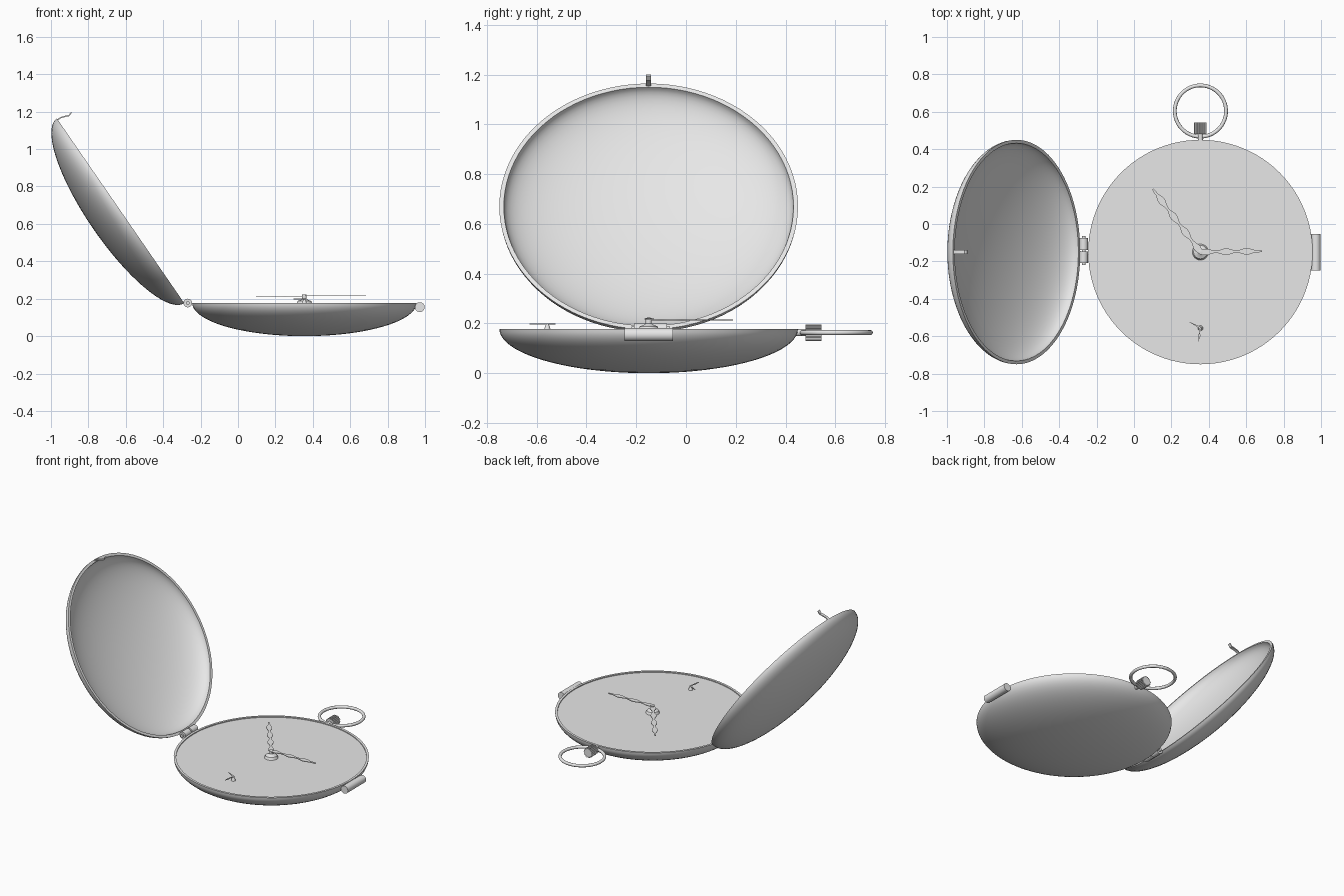
import bpy, bmesh, math
from mathutils import Matrix, Vector

cube = bpy.data.objects.get("Cube")
if cube:
    bpy.data.objects.remove(cube)

grey = bpy.data.materials.new("plain_grey")
grey.use_nodes = True
grey.diffuse_color = (0.8, 0.8, 0.8, 1)
grey.node_tree.nodes["Principled BSDF"].inputs["Base Color"].default_value = (0.8, 0.8, 0.8, 1)

CX, CY, RIM_Z = 0.355, -0.15, 0.178
R, DEPTH = 0.6, 0.178
ALONG_Y = Matrix.Rotation(math.radians(-90), 4, "X")


def finish(name, bm, matrix=Matrix()):
    bmesh.ops.recalc_face_normals(bm, faces=bm.faces)
    mesh = bpy.data.meshes.new(name)
    bm.to_mesh(mesh)
    bm.free()
    mesh.transform(matrix)
    mesh.materials.append(grey)
    mesh.shade_smooth()
    mesh.set_sharp_from_angle(angle=math.radians(35))
    obj = bpy.data.objects.new(name, mesh)
    bpy.context.collection.objects.link(obj)
    return obj


def lathe(name, profile, matrix, steps=96):
    """Spin a (radius, height) profile around z."""
    bm = bmesh.new()
    verts = [bm.verts.new((r, 0, z)) for r, z in profile]
    edges = [bm.edges.new(pair) for pair in zip(verts, verts[1:])]
    bmesh.ops.spin(bm, geom=verts + edges, cent=(0, 0, 0), axis=(0, 0, 1),
                   angle=math.tau, steps=steps, use_duplicate=False)
    bmesh.ops.remove_doubles(bm, verts=bm.verts, dist=0.00005)
    return finish(name, bm, matrix)


def plate(name, outline, thickness, matrix):
    """Extrude a flat xy outline upwards."""
    bm = bmesh.new()
    face = bm.faces.new([bm.verts.new((x, y, 0)) for x, y in outline])
    grown = bmesh.ops.extrude_face_region(bm, geom=[face])["geom"]
    bmesh.ops.translate(bm, vec=(0, 0, thickness),
                        verts=[v for v in grown if isinstance(v, bmesh.types.BMVert)])
    return finish(name, bm, matrix)


def rod(name, centre, radius, length, steps=32):
    """Capped cylinder lying along y."""
    h = length / 2
    return lathe(name, [(0, -h), (radius, -h), (radius, h), (0, h)],
                 Matrix.Translation(centre) @ ALONG_Y, steps)


def bowl(radius, depth, count=20):
    """Quarter ellipse from the pole up to the rim."""
    angles = [i / count * math.pi / 2 for i in range(count + 1)]
    return [(radius * math.sin(a), -depth * math.cos(a)) for a in angles]


# Case: rounded back, narrow rim and recessed dial
case_at = Matrix.Translation((CX, CY, RIM_Z))
lathe("case_back", bowl(R, DEPTH) + [(0.585, 0), (0.585, -0.01)], case_at)
lathe("dial", [(0, -0.006), (0.586, -0.006)], case_at)

# Open lid: hollow shell tilted back on the hinge
lid_at = Matrix.Translation((-0.628, CY, 0.67)) @ Matrix.Rotation(math.radians(55.4), 4, "Y")
lathe("lid", bowl(R, DEPTH - 0.003) + bowl(0.582, 0.158)[::-1], lid_at)

# Hinge: two knuckles on a thin pin
for name, y in (("front", -0.178), ("rear", -0.107)):
    rod("hinge_knuckle_" + name, (-0.269, y, 0.177), 0.023, 0.062)
rod("hinge_pin", (-0.269, -0.142, 0.177), 0.01, 0.155, 16)

# Clasp bar on the case and the curved hook on the lid
rod("clasp_bar", (0.972, CY, 0.155), 0.026, 0.195)
hook = [(-0.972, 1.155), (-0.95, 1.171), (-0.925, 1.178), (-0.905, 1.182), (-0.892, 1.2)]
strip = hook + [(x + 0.003, z - 0.006) for x, z in reversed(hook)]
plate("lid_hook", strip, 0.02,
      Matrix.Translation((0, CY + 0.01, 0)) @ Matrix.Rotation(math.pi / 2, 4, "X"))

# Winding crown: stem, ribbed knob and bow ring
CROWN_Z = 0.163
rod("crown_stem", (CX, 0.465, CROWN_Z), 0.014, 0.05)
ribs = 20
cog = []
for i in range(ribs * 4):
    a = i / (ribs * 4) * math.tau
    r = 0.033 if i % 4 < 2 else 0.028
    cog.append((r * math.cos(a), r * math.sin(a)))
plate("crown_knob", cog, 0.064, Matrix.Translation((CX, 0.48, CROWN_Z)) @ ALONG_Y)
tube = [(0.137 + 0.01 * math.cos(i * math.tau / 12), 0.01 * math.sin(i * math.tau / 12))
        for i in range(13)]
lathe("bow_ring", tube, Matrix.Translation((CX, 0.604, CROWN_Z)), 64)

# Stepped post carrying the main hands
lathe("hand_post", [(0.043, -0.006), (0.036, 0.01), (0.02, 0.016), (0.012, 0.022),
                    (0.012, 0.044), (0, 0.046)], case_at, 32)
lathe("seconds_post", [(0.014, -0.006), (0.01, 0.008), (0.004, 0.02), (0, 0.021)],
      Matrix.Translation((CX, -0.557, RIM_Z)), 20)


def hand(name, pivot, tip, width, waves):
    """Thin pointer with rippled edges between pivot and tip."""
    start, end = Vector(pivot), Vector((*tip, pivot[2]))
    length = (end - start).length
    n = waves * 6
    edge = []
    for i in range(n + 1):
        t = i / n
        swell = 0.65 + 0.35 * math.sin(t * waves * math.tau)
        edge.append((t * length, width * swell * (0.35 if i == n else 1)))
    outline = edge + [(x, -y) for x, y in reversed(edge)]
    direction = end - start
    turn = Matrix.Rotation(math.atan2(direction.y, direction.x), 4, "Z")
    plate(name, outline, 0.004, Matrix.Translation(start) @ turn)


hand("minute_hand", (CX, CY, 0.211), (0.1, 0.187), 0.019, 4)
hand("hour_hand", (CX, CY, 0.216), (0.685, -0.145), 0.018, 3)
hand("seconds_hand", (CX, -0.55, 0.196), (0.345, -0.628), 0.006, 2)
hand("seconds_tail", (CX, -0.555, 0.196), (0.298, -0.525), 0.005, 1)
